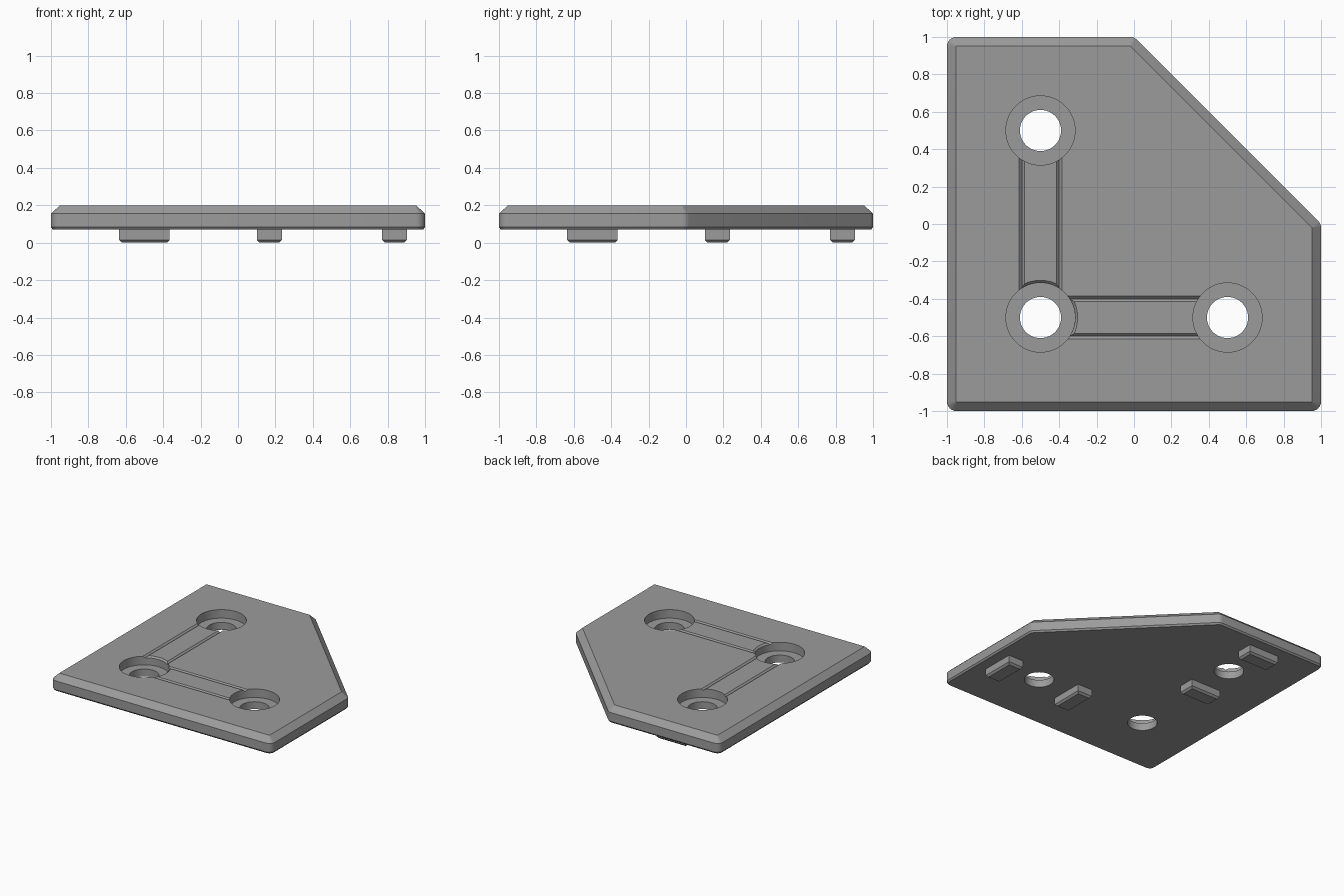
import bpy, bmesh, math
from mathutils import Vector

cube = bpy.data.objects.get("Cube")
if cube:
    bpy.data.objects.remove(cube, do_unlink=True)

grey = bpy.data.materials.new("mid_grey")
grey.use_nodes = True
grey.diffuse_color = (0.33, 0.33, 0.33, 1)
grey.node_tree.nodes["Principled BSDF"].inputs["Base Color"].default_value = grey.diffuse_color

TOP, BASE = 0.2, 0.07


def loft(name, rings):
    """Closed solid skinned through rings of equal point count."""
    bm = bmesh.new()
    loops = [[bm.verts.new(p) for p in ring] for ring in rings]
    n = len(loops[0])
    for a, b in zip(loops, loops[1:]):
        for i in range(n):
            j = (i + 1) % n
            bm.faces.new((a[i], a[j], b[j], b[i]))
    bm.faces.new(loops[0][::-1])
    bm.faces.new(loops[-1])
    bmesh.ops.recalc_face_normals(bm, faces=bm.faces[:])
    mesh = bpy.data.meshes.new(name)
    bm.to_mesh(mesh)
    bm.free()
    mesh.materials.append(grey)
    obj = bpy.data.objects.new(name, mesh)
    bpy.context.collection.objects.link(obj)
    return obj


def rounded(corners, radius, z, steps=6):
    """Outline of convex corners grown outward by a radius with arc corners."""
    pts = []
    for i, c in enumerate(corners):
        before = c - corners[i - 1]
        after = corners[(i + 1) % len(corners)] - c
        a0 = math.atan2(-before.x, before.y)
        turn = (math.atan2(-after.x, after.y) - a0) % math.tau
        for s in range(steps + 1):
            a = a0 + turn * s / steps
            pts.append((c.x + radius * math.cos(a), c.y + radius * math.sin(a), z))
    return pts


def circle(cx, cy, r, z, n=64):
    return [(cx + r * math.cos(math.tau * i / n), cy + r * math.sin(math.tau * i / n), z)
            for i in range(n)]


def rectangle(cx, cy, hx, hy, z):
    return [(cx + sx * hx, cy + sy * hy, z) for sx, sy in ((-1, -1), (1, -1), (1, 1), (-1, 1))]


def vee(point, side, half):
    """V section across a groove path, apex below the top surface."""
    p, s = Vector((*point, 0)), Vector((*side, 0))
    return [p - s * half * 2 + Vector((0, 0, TOP + half)),
            p + Vector((0, 0, TOP - half)),
            p + s * half * 2 + Vector((0, 0, TOP + half))]


def cut(target, cutter):
    cutter.hide_render = True
    mod = target.modifiers.new("cut", 'BOOLEAN')
    mod.operation, mod.solver, mod.object = 'DIFFERENCE', 'EXACT', cutter
    bpy.context.view_layer.objects.active = target
    bpy.ops.object.modifier_apply(modifier=mod.name)
    bpy.data.objects.remove(cutter, do_unlink=True)


# Plate with one clipped corner, wide top chamfer and fine bottom chamfer
e, d = 0.95, -0.02
corners = [Vector(p) for p in ((-e, -e), (e, -e), (e, d), (d, e), (-e, e))]
plate = loft("corner_plate", [rounded(corners, r, z) for r, z in
                              ((0.04, BASE), (0.05, 0.083), (0.05, 0.155), (0.002, TOP))])

# V grooves: two straight lines along each arm and an arc at the corner bore
for along_x in (True, False):
    def place(u, v):
        return (u, v) if along_x else (v, u)
    for offset in (-0.6, -0.4):
        cut(plate, loft("groove_cutter", [vee(place(u, offset), place(0, 1), 0.014)
                                          for u in (-0.37, 0.37)]))
    arc = []
    for i in range(13):
        a = math.radians(-32 + 64 * i / 12)
        side = place(math.cos(a), math.sin(a))
        arc.append(vee((-0.5 + 0.186 * side[0], -0.5 + 0.186 * side[1]), side, 0.013))
    cut(plate, loft("arc_cutter", arc))

# Counterbored through holes
for x, y in ((-0.5, -0.5), (0.5, -0.5), (-0.5, 0.5)):
    cut(plate, loft("bore_cutter", [circle(x, y, r, z) for r, z in
                                    ((0.11, 0), (0.11, 0.13), (0.185, 0.13), (0.185, 0.3))]))

# Locating lugs underneath, set across each arm
lugs = []
for pos in (0.168, 0.837):
    for arm, x, y, hx, hy in (("front", pos, -0.5, 0.067, 0.135), ("side", -0.5, pos, 0.135, 0.067)):
        lugs.append(loft(arm + "_arm_lug", [rectangle(x, y, hx - c, hy - c, z) for c, z in
                                            ((0.015, 0), (0, 0.015), (0, BASE + 0.01))]))

# Smooth round walls, keep edges crisp
bpy.ops.object.select_all(action='DESELECT')
plate.select_set(True)
bpy.context.view_layer.objects.active = plate
bpy.ops.object.shade_smooth_by_angle(angle=math.radians(30))
